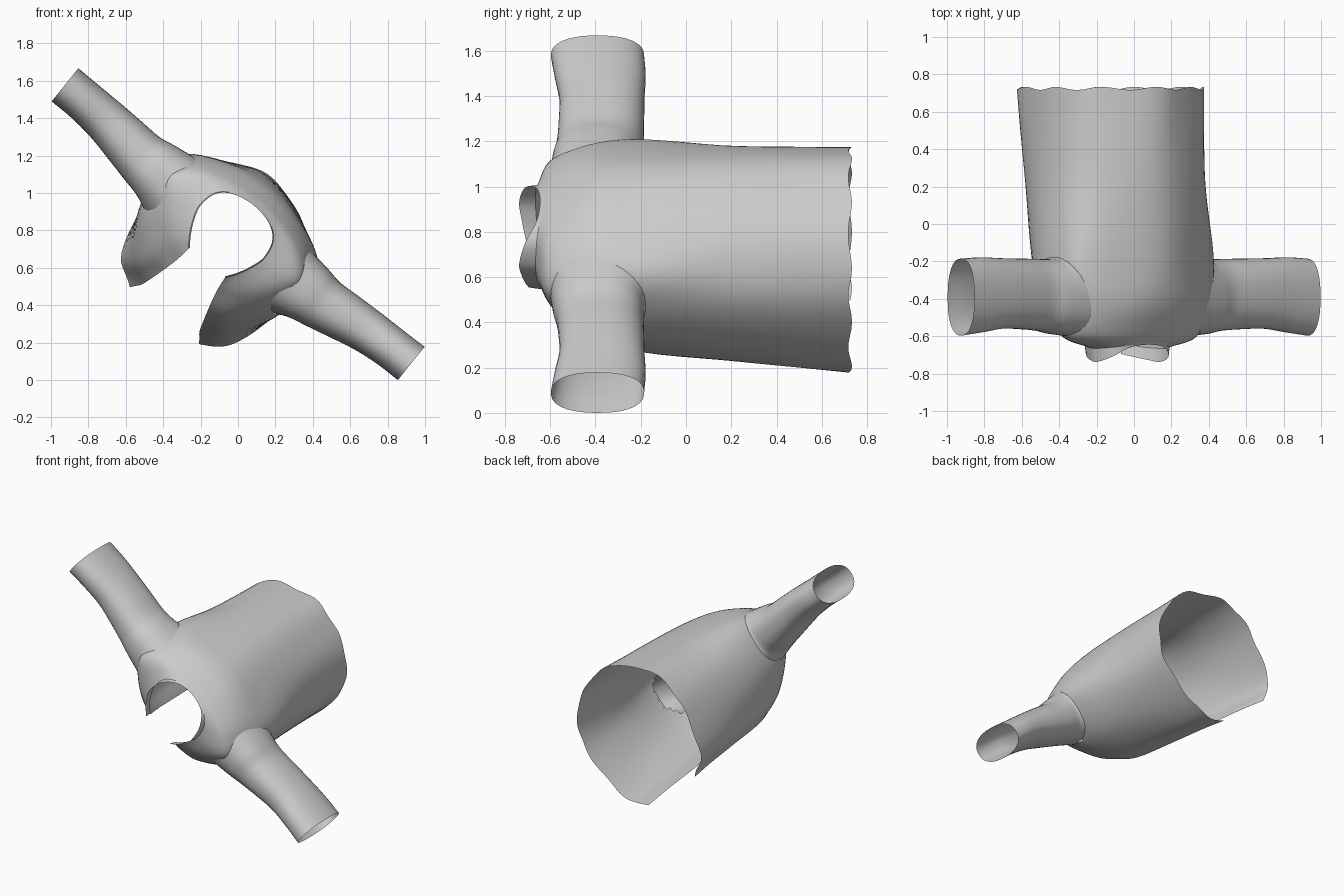
import bpy, bmesh, math
from mathutils import Vector
from mathutils.bvhtree import BVHTree

if "Cube" in bpy.data.objects:
    bpy.data.objects.remove(bpy.data.objects["Cube"])

# Garment frame: u runs sleeve to sleeve, v points out of the back, y runs neck to hem
U = Vector((0.779, 0, -0.627))
V = Vector((0.627, 0, 0.779))
O = Vector((0, 0, 0.833))


def place(p):
    return O + U * p[0] + V * p[2] + Vector((0, p[1], 0))


def spline(pts, n):
    """Smooth curve through pts, n steps per span."""
    pts = [Vector(p) for p in pts]
    ext = [2 * pts[0] - pts[1]] + pts + [2 * pts[-1] - pts[-2]]
    out = []
    for i in range(1, len(ext) - 2):
        a, b, c, d = ext[i - 1:i + 3]
        for k in range(n):
            t = k / n
            out.append(0.5 * (2 * b + (c - a) * t + (2 * a - 5 * b + 4 * c - d) * t ** 2
                              + (3 * b - a - 3 * c + d) * t ** 3))
    return out + [pts[-1]]


def skin(name, rows, closed=False, skip=None):
    """Quad sheet through rows of (u, y, v) points."""
    bm = bmesh.new()
    grid = [[bm.verts.new(place(p)) for p in r] for r in rows]
    n = len(rows[0])
    for i in range(len(rows) - 1):
        for j in range(n if closed else n - 1):
            k = (j + 1) % n
            mid = (rows[i][j] + rows[i + 1][j] + rows[i][k] + rows[i + 1][k]) / 4
            if not (skip and skip(mid)):
                bm.faces.new((grid[i][j], grid[i][k], grid[i + 1][k], grid[i + 1][j]))
    loose = [v for v in bm.verts if not v.link_faces]
    bmesh.ops.delete(bm, geom=loose, context='VERTS')
    me = bpy.data.meshes.new(name)
    bm.to_mesh(me)
    bm.free()
    for f in me.polygons:
        f.use_smooth = True
    ob = bpy.data.objects.new(name, me)
    bpy.context.collection.objects.link(ob)
    return ob


def full_row(half):
    """Mirror a back-centre-to-front-edge half row into a whole open row."""
    left = [(-u, y, v) for u, y, v in half[:0:-1]]
    return spline(left + list(half), 6)


def flat(y, *uv):
    return [(u, y, v) for u, v in uv]


# Half sections from neck to hem
neck = [(0, -.642, .135), (.12, -.648, .115), (.20, -.66, .055), (.225, -.665, -.05),
        (.20, -.66, -.14), (.165, -.65, -.21), (.125, -.635, -.268)]
shoulder = [(0, -.57, .185), (.18, -.58, .16), (.34, -.595, .09), (.44, -.60, -.03),
            (.37, -.59, -.17), (.25, -.57, -.29), (.135, -.55, -.35)]
sections = [
    neck, shoulder,
    flat(-.42, (0, .255), (.2, .225), (.41, .125), (.48, -.03), (.44, -.24), (.285, -.405), (.16, -.45)),
    flat(-.2, (0, .285), (.22, .235), (.45, .12), (.505, -.04), (.465, -.26), (.32, -.465), (.185, -.535)),
    flat(.2, (0, .298), (.22, .245), (.40, .115), (.48, -.06), (.455, -.29), (.34, -.50), (.20, -.575)),
    flat(.5, (0, .30), (.21, .25), (.39, .115), (.47, -.07), (.45, -.3), (.36, -.52), (.22, -.6)),
    flat(.725, (0, .305), (.2, .255), (.39, .115), (.465, -.07), (.45, -.3), (.375, -.53), (.24, -.625)),
]
wide = [full_row(s) for s in sections]
cols = [spline(c, 8) for c in zip(*wide)]
rows = [list(r) for r in zip(*cols)]

# Soft folds and a wavy hem
for r in rows:
    for j, p in enumerate(r):
        w = max(0, (p.y + .2) / .92)
        p.y += .008 * w ** 6 * math.sin(j * 0.8)
        p.z += .006 * w * math.sin(j * 0.6)

# Uncut body surface, used to find where each sleeve meets it
n = len(rows[0])
uncut = BVHTree.FromPolygons(
    [p for r in rows for p in r],
    [(i * n + j, i * n + j + 1, (i + 1) * n + j + 1, (i + 1) * n + j)
     for i in range(len(rows) - 1) for j in range(n - 1)])

# Armhole ellipse in (y, v): centre and radii
CY, CV, RY, RV = -.388, -.058, .210, .190


def in_armhole(p):
    return abs(p.x) > .3 and (abs(p.y - CY) / RY) ** 2.3 + (abs(p.z - CV) / RV) ** 2.3 < .88


skin("jacket_body", rows, skip=in_armhole)

# Sleeves: (u, y min, y max, v min, v max); the first ring is dropped onto the body
stations = [(None, CY - RY, CY + RY, CV - RV, CV + RV),
            (.53, -.588, -.186, -.215, .115), (.62, -.572, -.187, -.195, .10),
            (.75, -.563, -.185, -.165, .105),
            (.90, -.56, -.183, -.132, .11), (1.05, -.58, -.178, -.115, .112),
            (1.188, -.597, -.185, -.113, .115)]
for name, side in (("left_sleeve", -1), ("right_sleeve", 1)):
    tube = []
    for u, y0, y1, v0, v1 in stations:
        ring = []
        for k in range(40):
            a = side * math.tau * k / 40
            c, s = math.cos(a), math.sin(a)
            c = math.copysign(abs(c) ** .86, c)
            s = math.copysign(abs(s) ** .86, s)
            p = Vector((side * (u or 1), (y0 + y1) / 2 + c * (y1 - y0) / 2,
                        (v0 + v1) / 2 + s * (v1 - v0) / 2))
            if u is None:
                hit = uncut.ray_cast(p, Vector((-side, 0, 0)))[0]
                if hit is None or hit.x * side < .3:
                    p.x = side * .4
                    hit = uncut.find_nearest(p)[0]
                p = hit
            ring.append(p)
        tube.append(ring)
    lanes = [spline(c, 5) for c in zip(*tube)]
    skin(name, [list(r) for r in zip(*lanes)], closed=True)

# Collar stand, fading out at the back of the neck
rise = [.003, .012, .05, .072, .065, .06, .06]
top = [(u * .97, y - h, v * .97) for (u, y, v), h in zip(neck, rise)]
skin("collar", [full_row(top), full_row(neck)])
